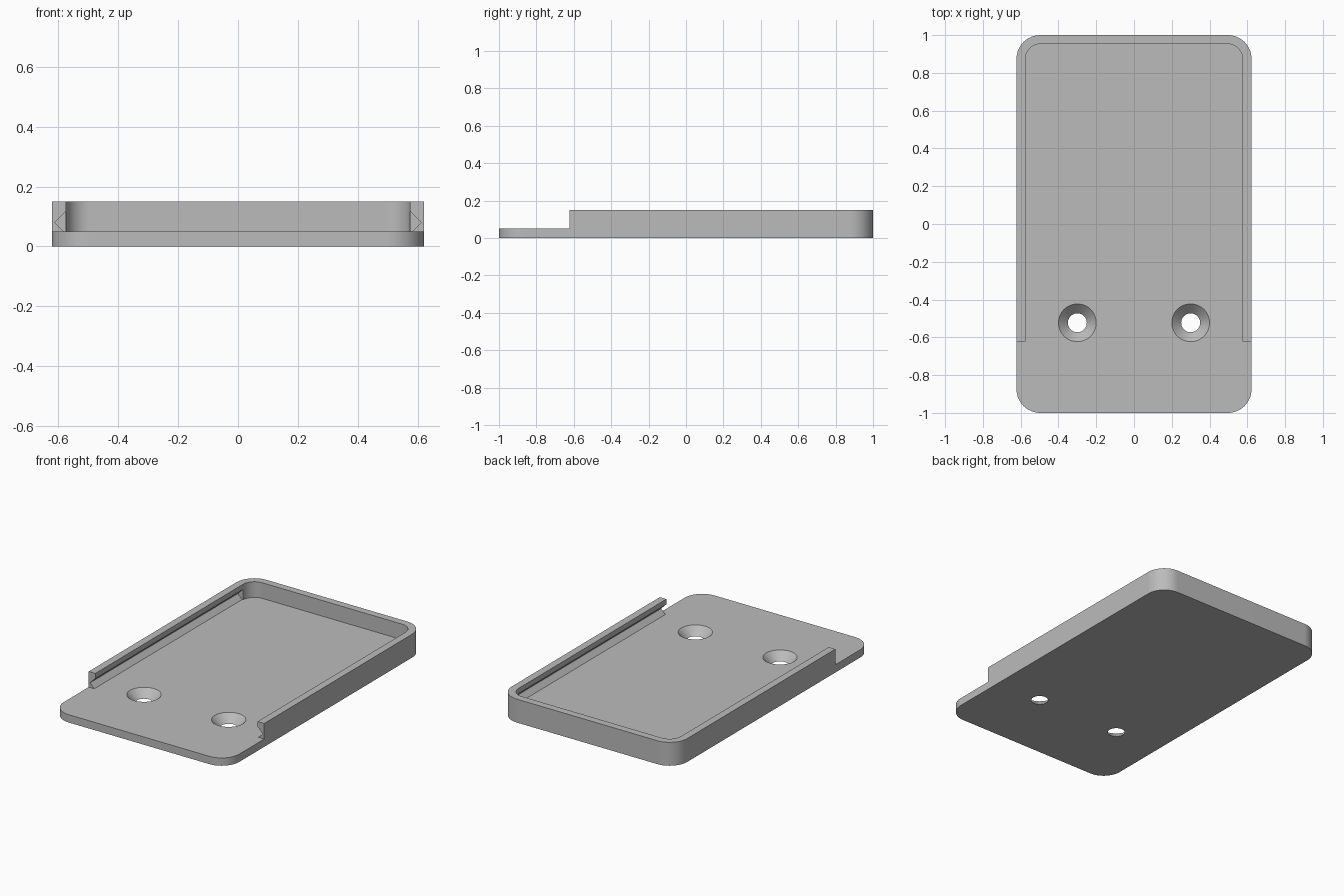
import bpy, bmesh
from math import sin, cos, pi
from mathutils import Matrix, Vector

if "Cube" in bpy.data.objects:
    bpy.data.objects.remove(bpy.data.objects["Cube"])

HALF_W, HALF_L, HEIGHT, FLOOR = 0.622, 1.0, 0.15, 0.05
INNER_W, INNER_BACK, RAIL_FRONT = 0.575, 0.953, -0.623
OUTER_R, INNER_R = 0.125, 0.08

grey = bpy.data.materials.new("plain grey")
grey.use_nodes = True
colour = (0.5, 0.5, 0.5, 1)
grey.diffuse_color = colour
grey.node_tree.nodes["Principled BSDF"].inputs["Base Color"].default_value = colour


def arc(cx, cy, r, start, steps=16):
    """Quarter circle, anticlockwise from the start angle."""
    angles = [start + pi / 2 * i / steps for i in range(steps + 1)]
    return [(cx + r * cos(a), cy + r * sin(a)) for a in angles]


def finish(name, bm):
    bmesh.ops.recalc_face_normals(bm, faces=bm.faces)
    mesh = bpy.data.meshes.new(name)
    bm.to_mesh(mesh)
    bm.free()
    mesh.materials.append(grey)
    obj = bpy.data.objects.new(name, mesh)
    bpy.context.collection.objects.link(obj)
    return obj


def prism(name, points, offset):
    """Extrude a closed 3D outline along an offset."""
    bm = bmesh.new()
    face = bm.faces.new([bm.verts.new(p) for p in points])
    new = bmesh.ops.extrude_face_region(bm, geom=[face], use_keep_orig=True)["geom"]
    verts = [v for v in new if isinstance(v, bmesh.types.BMVert)]
    bmesh.ops.translate(bm, verts=verts, vec=Vector(offset))
    return finish(name, bm)


# Tray body with rounded corners
x, y = HALF_W - OUTER_R, HALF_L - OUTER_R
outline = (arc(x, y, OUTER_R, 0) + arc(-x, y, OUTER_R, pi / 2)
           + arc(-x, -y, OUTER_R, pi) + arc(x, -y, OUTER_R, 1.5 * pi))
tray = prism("tray", [(px, py, 0) for px, py in outline], (0, 0, HEIGHT))

# Pocket between the rails, widening to clear the open front
x, y = INNER_W - INNER_R, INNER_BACK - INNER_R
pocket = ([(-1, RAIL_FRONT), (-1, -2), (1, -2), (1, RAIL_FRONT), (INNER_W, RAIL_FRONT)]
          + arc(x, y, INNER_R, 0) + arc(-x, y, INNER_R, pi / 2)
          + [(-INNER_W, RAIL_FRONT)])
cutters = [prism("pocket_cutter", [(px, py, FLOOR) for px, py in pocket], (0, 0, 1))]

# V grooves in the rails and countersunk screw holes, one per side
for side, word in ((1, "left"), (-1, "right")):
    groove = [(0.54, FLOOR), (0.582, FLOOR), (0.612, 0.08), (0.575, 0.117), (0.54, 0.117)]
    cutters.append(prism(word + "_groove_cutter",
                         [(side * px, -0.8, pz) for px, pz in groove],
                         (0, 0.8 + y, 0)))
    bm = bmesh.new()
    bmesh.ops.create_cone(bm, cap_ends=True, segments=48, radius1=0.02, radius2=0.13,
                          depth=0.11, matrix=Matrix.Translation((side * 0.3, -0.523, 0.025)))
    cutters.append(finish(word + "_hole_cutter", bm))

# Cut everything out of the tray
bpy.ops.object.select_all(action="DESELECT")
bpy.context.view_layer.objects.active = tray
tray.select_set(True)
for cutter in cutters:
    cutter.hide_render = True
    mod = tray.modifiers.new(cutter.name, "BOOLEAN")
    mod.operation, mod.solver, mod.object = "DIFFERENCE", "EXACT", cutter
    bpy.ops.object.modifier_apply(modifier=mod.name)
    bpy.data.objects.remove(cutter)

# Smooth corners with crisp edges and flat walls
bpy.ops.object.shade_smooth_by_angle(angle=pi / 6)
weighted = tray.modifiers.new("flat_walls", "WEIGHTED_NORMAL")
weighted.keep_sharp = True
